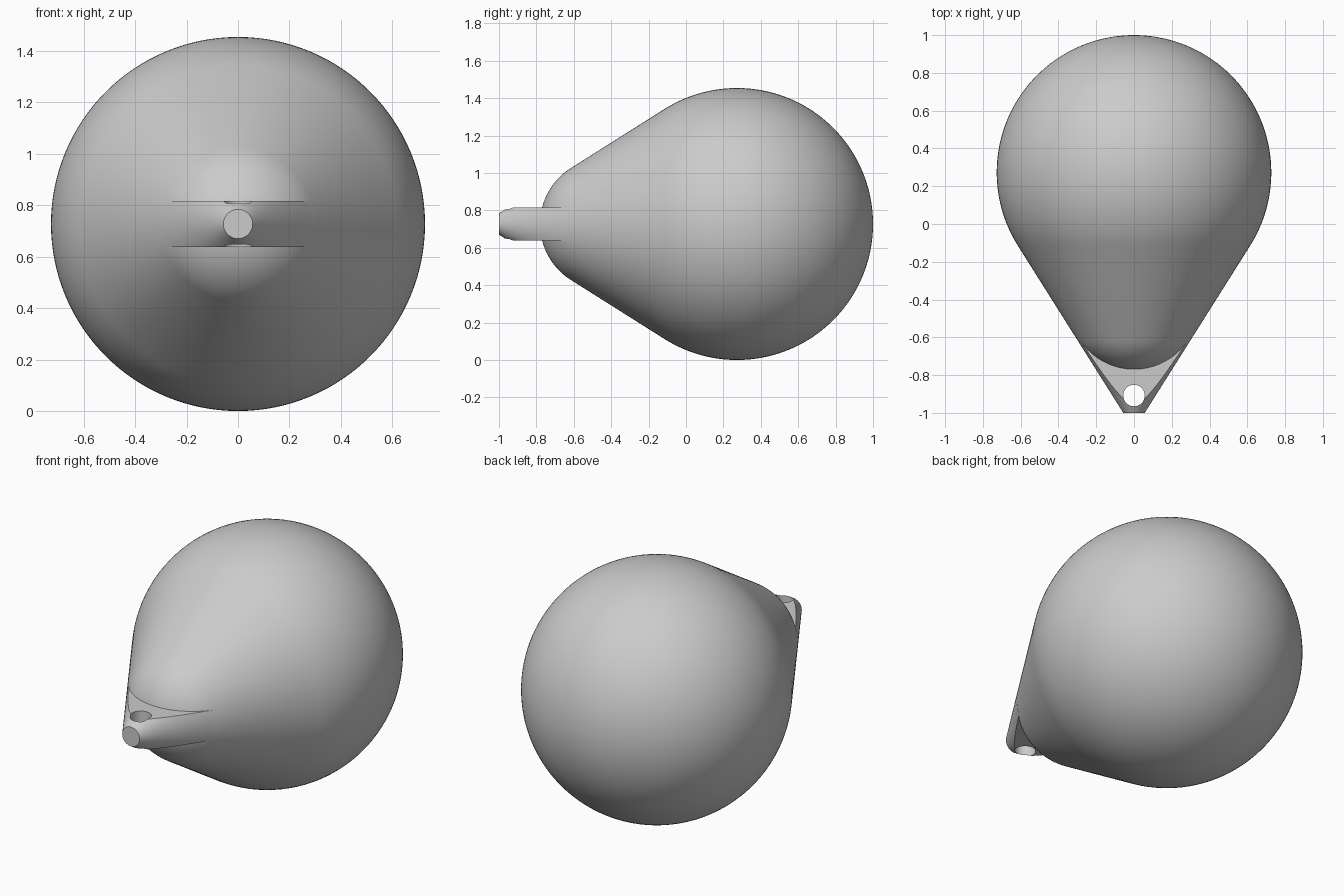
import bpy, bmesh
from math import sin, cos, radians, tau, sqrt
from mathutils import Matrix, Vector

if "Cube" in bpy.data.objects:
    bpy.data.objects.remove(bpy.data.objects["Cube"])

R, YC = 0.727, 0.273           # big rounded end
NOSE_R = 0.354                 # rounded shoulder behind the lug
T = radians(32.23)             # half angle of the tangent cone
HALF, TIP_Y = 0.0895, -1.0     # lug half thickness and tip
SEG = 128


def cone_r(y):
    """Radius of the cone at y."""
    return (R + (y - YC) * sin(T)) / cos(T)


def revolve(name, profile):
    """Spin (radius, y) points about the y axis; lifts the result to z = R."""
    bm = bmesh.new()
    vs = [bm.verts.new((r, y, 0)) for r, y in profile]
    edges = [bm.edges.new(p) for p in zip(vs, vs[1:])]
    bmesh.ops.spin(bm, geom=vs + edges, axis=(0, 1, 0), cent=(0, 0, 0),
                   angle=tau, steps=SEG, use_duplicate=False)
    bmesh.ops.remove_doubles(bm, verts=bm.verts, dist=1e-5)
    bmesh.ops.translate(bm, verts=bm.verts, vec=(0, 0, R))
    return finish(name, bm)


def finish(name, bm):
    bmesh.ops.recalc_face_normals(bm, faces=bm.faces)
    me = bpy.data.meshes.new(name)
    bm.to_mesh(me)
    bm.free()
    ob = bpy.data.objects.new(name, me)
    bpy.context.collection.objects.link(ob)
    return ob


def boolean(ob, other, op):
    m = ob.modifiers.new(op, 'BOOLEAN')
    m.object, m.operation, m.solver = other, op, 'EXACT'
    bpy.context.view_layer.objects.active = ob
    bpy.ops.object.modifier_apply(modifier=m.name)
    bpy.data.objects.remove(other)


def arc(radius, yc, a0, a1, n):
    """Arc points; the angle runs from the +y pole (0) to the -y pole (180)."""
    pts = []
    for i in range(n + 1):
        a = radians(a0 + (a1 - a0) * i / n)
        pts.append((max(0.0, radius * sin(a)), yc + radius * cos(a)))
    return pts


# Teardrop body: big sphere, tangent cone, smaller tangent nose
nose_y = YC - (R - NOSE_R) / sin(T)
join = 90 + 32.23
body = revolve("buoy_body", arc(R, YC, 0, join, 56) + arc(NOSE_R, nose_y, join, 180, 24))

# Flattened lug continuing the cone to the tip
base = -0.63
lug = revolve("lug", [(0, TIP_Y), (cone_r(TIP_Y), TIP_Y), (cone_r(base), base), (0, base)])
bm = bmesh.new()
bm.from_mesh(lug.data)
for s in (1, -1):
    res = bmesh.ops.bisect_plane(bm, geom=bm.verts[:] + bm.edges[:] + bm.faces[:],
                                 plane_co=(0, 0, R + s * HALF), plane_no=(0, 0, s),
                                 clear_outer=True)
    cut = [e for e in res['geom_cut'] if isinstance(e, bmesh.types.BMEdge)]
    bmesh.ops.edgeloop_fill(bm, edges=cut)
bmesh.ops.recalc_face_normals(bm, faces=bm.faces)
bm.to_mesh(lug.data)
bm.free()

# Rope hole through the lug
bm = bmesh.new()
bmesh.ops.create_cone(bm, cap_ends=True, segments=48, radius1=0.057, radius2=0.057,
                      depth=0.6, matrix=Matrix.Translation((0, -0.908, R)))
hole = finish("hole_cutter", bm)
hole.hide_render = True
boolean(lug, hole, 'DIFFERENCE')
boolean(body, lug, 'UNION')

bpy.ops.object.select_all(action='DESELECT')
body.select_set(True)
bpy.context.view_layer.objects.active = body
bpy.ops.object.shade_smooth_by_angle(angle=radians(30))
